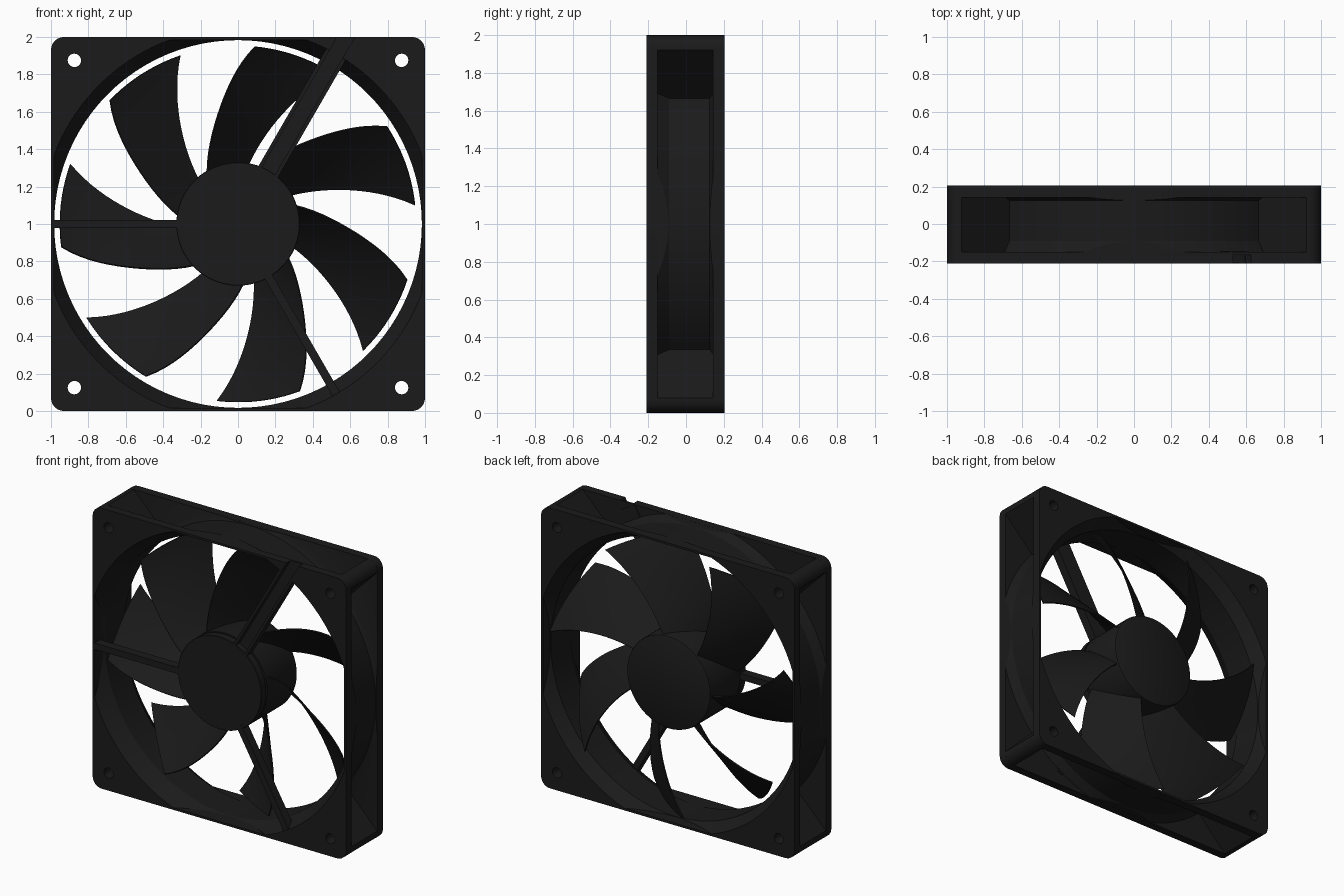
import bpy, bmesh, math
from mathutils import Matrix

if "Cube" in bpy.data.objects:
    bpy.data.objects.remove(bpy.data.objects["Cube"])

black = bpy.data.materials.new("black_plastic")
black.diffuse_color = (0.0105, 0.0105, 0.0105, 1)
black.use_nodes = True
black.node_tree.nodes["Principled BSDF"].inputs["Base Color"].default_value = black.diffuse_color
CZ = 1.0  # height of the fan axis


def make(name, bm):
    bmesh.ops.recalc_face_normals(bm, faces=bm.faces)
    me = bpy.data.meshes.new(name)
    bm.to_mesh(me)
    bm.free()
    me.materials.append(black)
    ob = bpy.data.objects.new(name, me)
    bpy.context.collection.objects.link(ob)
    return ob


def smooth(ob, angle=30):
    bpy.ops.object.select_all(action='DESELECT')
    ob.select_set(True)
    bpy.context.view_layer.objects.active = ob
    bpy.ops.object.shade_smooth_by_angle(angle=math.radians(angle))


def boolean(ob, other, op):
    m = ob.modifiers.new("bool", 'BOOLEAN')
    m.operation, m.solver, m.object = op, 'EXACT', other
    bpy.context.view_layer.objects.active = ob
    bpy.ops.object.modifier_apply(modifier=m.name)
    bpy.data.objects.remove(other)


def lathe(name, profile, seg=96, cx=0, cz=CZ):
    """Closed solid of revolution about y from (radius, y) points, flat end caps."""
    bm = bmesh.new()
    rings = [[bm.verts.new((cx + r * math.cos(2 * math.pi * i / seg), y,
                            cz + r * math.sin(2 * math.pi * i / seg)))
              for i in range(seg)] for r, y in profile]
    for a, b in zip(rings, rings[1:]):
        for i in range(seg):
            j = (i + 1) % seg
            bm.faces.new((a[i], a[j], b[j], b[i]))
    bm.faces.new(rings[0])
    bm.faces.new(rings[-1])
    return make(name, bm)


def slab(name, half, rad, y0, y1, seg=6):
    """Rounded square plate."""
    pts = []
    for k in range(4):
        a0 = k * math.pi / 2
        sx, sz = ((1, 1), (-1, 1), (-1, -1), (1, -1))[k]
        for i in range(seg + 1):
            a = a0 + math.pi / 2 * i / seg
            pts.append((sx * (half - rad) + rad * math.cos(a),
                        sz * (half - rad) + rad * math.sin(a) + CZ))
    bm = bmesh.new()
    f = bm.faces.new([bm.verts.new((x, y0, z)) for x, z in pts])
    ext = bmesh.ops.extrude_face_region(bm, geom=[f])['geom']
    bmesh.ops.translate(bm, vec=(0, y1 - y0, 0),
                        verts=[v for v in ext if isinstance(v, bmesh.types.BMVert)])
    return make(name, bm)


def radial_box(name, angle, r0, r1, width, y0, y1, offset=0):
    """Bar pointing out from the axis at an angle (degrees)."""
    bm = bmesh.new()
    bmesh.ops.create_cube(bm, size=1)
    m = (Matrix.Translation((0, 0, CZ)) @ Matrix.Rotation(-math.radians(angle), 4, 'Y')
         @ Matrix.Translation(((r0 + r1) / 2, (y0 + y1) / 2, offset))
         @ Matrix.Diagonal((r1 - r0, y1 - y0, width, 1)))
    bm.transform(m)
    return make(name, bm)


# Frame: round duct and diagonal corner ribs between two flanges
frame = lathe("frame", [(1.035, -0.18), (1.035, -0.15), (0.998, -0.09),
                        (0.998, 0.125), (1.03, 0.143), (1.05, 0.18)])
for a in (45, 135):
    boolean(frame, radial_box("rib", a, -1.5, 1.5, 0.11, -0.175, 0.175), 'UNION')
boolean(frame, slab("trim", 0.9995, 0.0695, -0.3, 0.3), 'INTERSECT')
boolean(frame, slab("front_flange", 1.0, 0.07, -0.21, -0.15), 'UNION')
boolean(frame, slab("back_flange", 1.0, 0.07, 0.143, 0.205), 'UNION')

# Flared bore, screw holes and cable slot
bore = lathe("bore", [(1.075, -0.25), (0.983, -0.1), (0.983, 0.12), (1.075, 0.25)])
boolean(bore, slab("bore_trim", 0.985, 0.02, -0.4, 0.4), 'INTERSECT')
boolean(frame, bore, 'DIFFERENCE')
for sx in (-1, 1):
    for sz in (-1, 1):
        boolean(frame, lathe("hole", [(0.036, -0.3), (0.036, 0.3)], 20,
                             sx * 0.875, CZ + sz * 0.875), 'DIFFERENCE')
boolean(frame, radial_box("slot", 60, 0.9, 1.2, 0.085, -0.3, -0.165), 'DIFFERENCE')
smooth(frame)

# Motor mount disc and struts
smooth(lathe("motor_mount", [(0.327, -0.207), (0.33, -0.204), (0.33, -0.155), (0.3, -0.155),
                             (0.3, -0.13)], 64))
radial_box("left_strut", 180, 0.3, 0.995, 0.045, -0.208, -0.145)
radial_box("lower_strut", -60, 0.3, 1.05, 0.045, -0.208, -0.145)
radial_box("cable_channel_floor", 60, 0.3, 1.12, 0.12, -0.165, -0.145)
for side in (-1, 1):
    radial_box("cable_channel_wall", 60, 0.3, 1.12, 0.02, -0.208, -0.15, side * 0.05)

# Rotor hub
smooth(lathe("rotor_hub", [(0.33, -0.14), (0.33, 0.185), (0.327, 0.195), (0.318, 0.2)], 64))

# Blade edges as (radius, angle) in the front view
LEAD = [(0.333, 131), (0.535, 123), (0.774, 115), (0.951, 109)]
TRAIL = [(0.333, 171), (0.51, 156.7), (0.73, 145.6), (0.951, 136)]


def curve_at(points, r):
    total = 0
    for i, (ri, ai) in enumerate(points):
        for j, (rj, _) in enumerate(points):
            if i != j:
                ai *= (r - rj) / (ri - rj)
        total += ai
    return total


def blade(index, nr=14, nc=10):
    bm = bmesh.new()
    grid = []
    for i in range(nr + 1):
        t = i / nr
        r = 0.318 + (0.952 - 0.318) * t
        a0, a1 = curve_at(LEAD, r), curve_at(TRAIL, r)
        row = []
        for j in range(nc + 1):
            s = j / nc
            a = math.radians(a0 + (a1 - a0) * s + index * 360 / 7)
            y = 0.18 - 0.3 * s + 0.06 * s * (1 - s)
            row.append(bm.verts.new((r * math.cos(a), y, CZ + r * math.sin(a))))
        grid.append(row)
    for p, q in zip(grid, grid[1:]):
        for j in range(nc):
            bm.faces.new((p[j], p[j + 1], q[j + 1], q[j]))
    ob = make("blade", bm)
    sol = ob.modifiers.new("thickness", 'SOLIDIFY')
    sol.thickness, sol.offset = 0.008, 0
    bpy.context.view_layer.objects.active = ob
    bpy.ops.object.modifier_apply(modifier=sol.name)
    smooth(ob, 40)


for k in range(7):
    blade(k)
